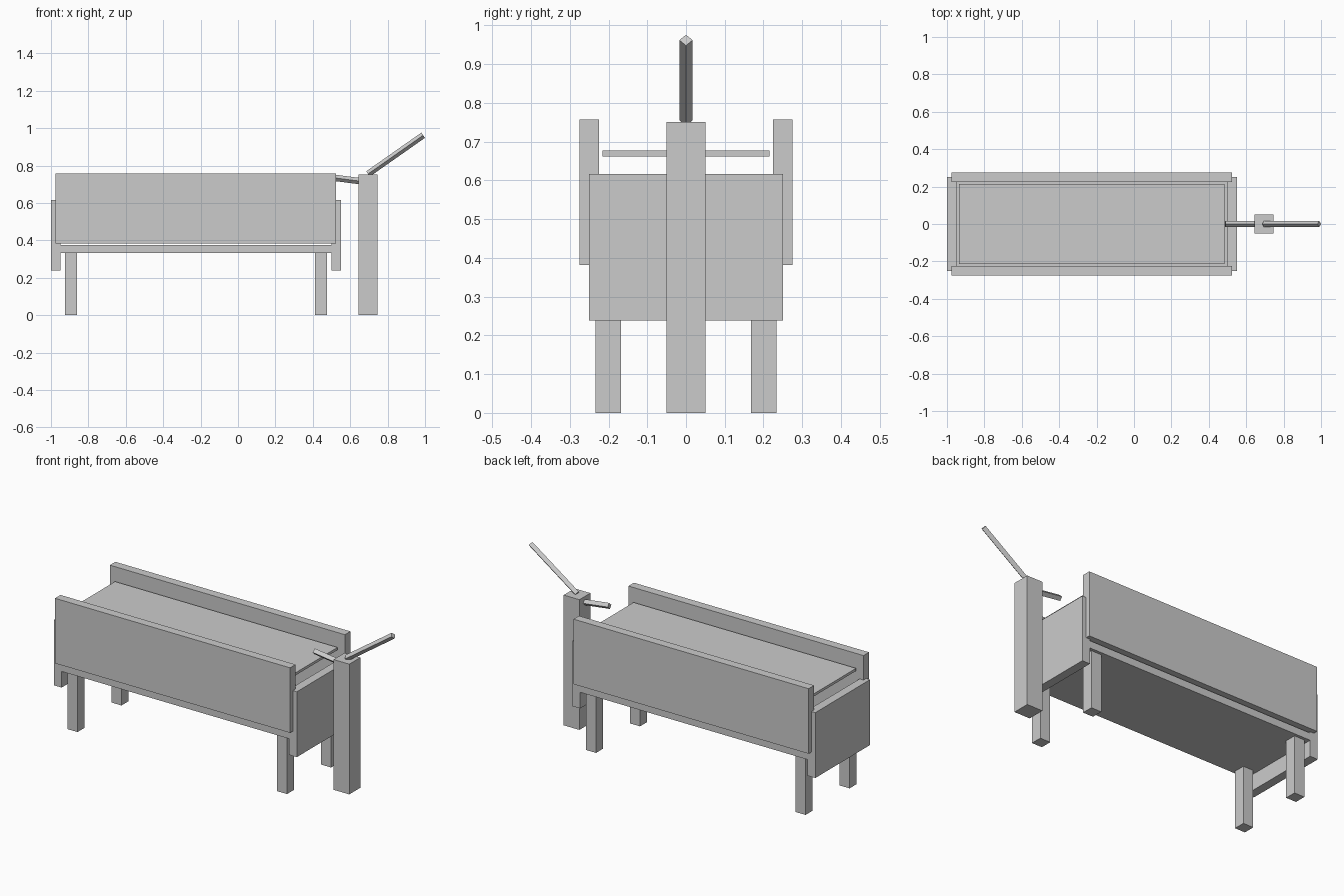
import bpy
from mathutils import Vector

cube = bpy.data.objects.get("Cube")
if cube:
    bpy.data.objects.remove(cube, do_unlink=True)

GREY = (0.6, 0.6, 0.6, 1)
mat = bpy.data.materials.new("plain grey")
mat.use_nodes = True
mat.diffuse_color = GREY
mat.node_tree.nodes["Principled BSDF"].inputs["Base Color"].default_value = GREY


def box(name, x, y, z):
    """Box given by its (min, max) range on each axis."""
    ranges = (x, y, z)
    bpy.ops.mesh.primitive_cube_add(size=1, location=[(a + b) / 2 for a, b in ranges])
    ob = bpy.context.object
    ob.name = name
    size = [b - a for a, b in ranges]
    for v in ob.data.vertices:
        v.co = [c * s for c, s in zip(v.co, size)]
    ob.data.materials.append(mat)
    return ob


def rod(name, start, end, radius):
    """Four-sided rod with a corner edge facing up."""
    start, end = Vector(start), Vector(end)
    axis = end - start
    bpy.ops.mesh.primitive_cylinder_add(vertices=4, radius=radius, depth=axis.length,
                                        location=(start + end) / 2)
    ob = bpy.context.object
    ob.name = name
    ob.rotation_euler = (0, axis.angle(Vector((0, 0, 1))) * (1 if axis.x > 0 else -1), 0)
    ob.data.materials.append(mat)
    return ob


MID = -0.225  # centre of the trough along x

# Trough floor and water surface
box("trough_floor", (MID - 0.725, MID + 0.725), (-0.25, 0.25), (0.332, 0.374))
box("water_surface", (MID - 0.71, MID + 0.71), (-0.215, 0.215), (0.662, 0.677))

# Long side planks, end planks and legs
for side, sy in (("left", 1), ("right", -1)):
    y = sorted((sy * 0.225, sy * 0.275))
    box(f"{'back' if sy > 0 else 'front'}_side_plank", (MID - 0.75, MID + 0.75), y, (0.382, 0.757))
for end, sx in (("left", 1), ("right", -1)):
    x = sorted((MID + sx * 0.725, MID + sx * 0.775))
    box(f"{end}_end_plank", x, (-0.25, 0.25), (0.239, 0.616))
    for depth, sy in (("front", -1), ("back", 1)):
        lx = sorted((MID + sx * 0.636, MID + sx * 0.701))
        ly = sorted((sy * 0.168, sy * 0.233))
        box(f"{depth}_{end}_leg", lx, ly, (0, 0.332))

# Pump post, spout and handle
box("pump_post", (0.645, 0.745), (-0.05, 0.05), (0, 0.751))
rod("pump_spout", (0.695, 0, 0.711), (0.488, 0, 0.738), 0.017)
rod("pump_handle", (0.695, 0, 0.755), (0.99, 0, 0.962), 0.017)
